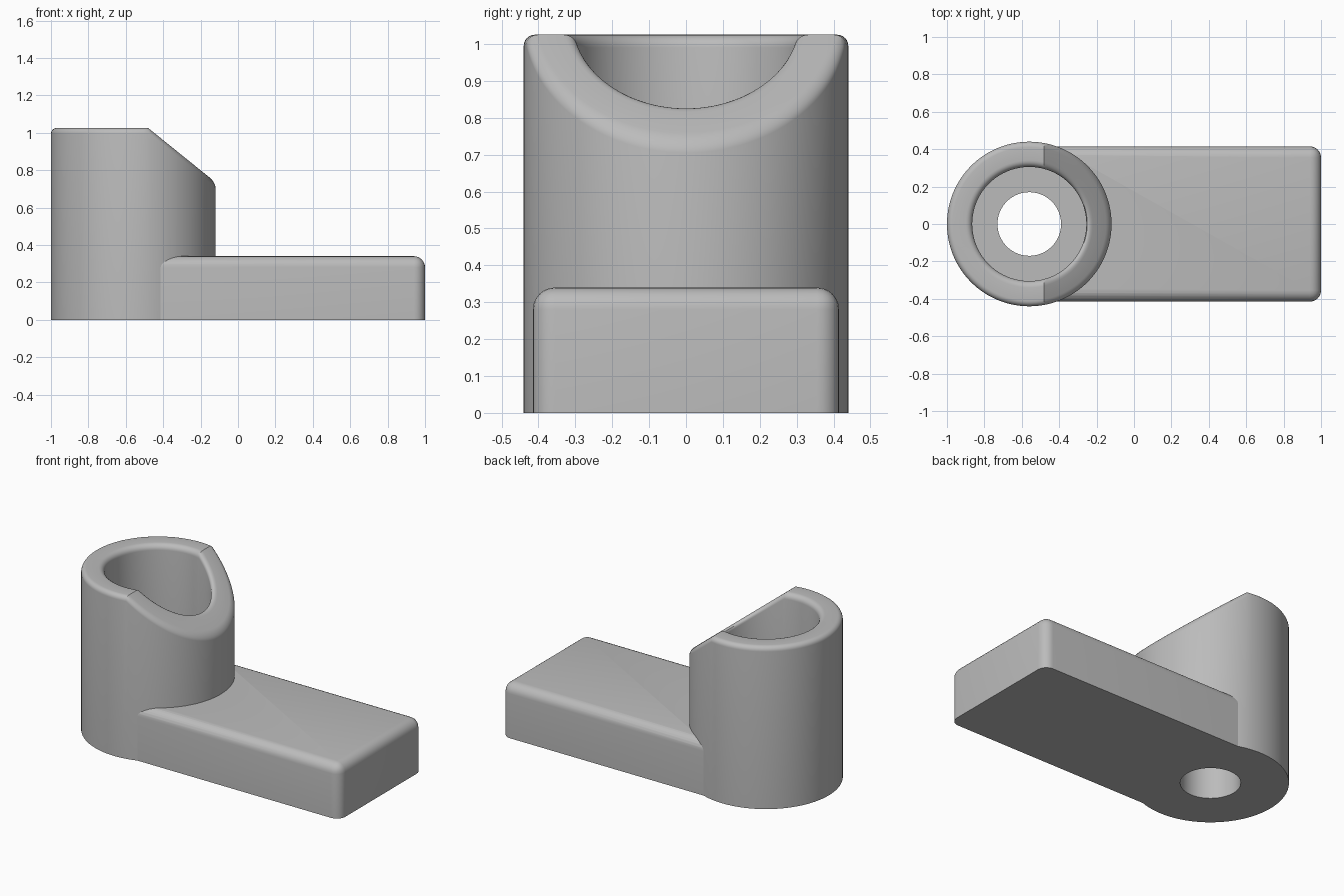
import bpy, bmesh
from math import acos, cos, sin, pi

cube = bpy.data.objects.get("Cube")
if cube:
    bpy.data.objects.remove(cube, do_unlink=True)

CX = -0.56                      # socket axis
R_OUT, R_BORE, R_HOLE = 0.44, 0.305, 0.17
TOP, FLOOR = 1.025, 0.34
CREASE, SLOPE = 0.08, 0.806     # slanted cut starts this far past the axis
HALF = 64                       # points on each side of the crease

grey = bpy.data.materials.new("plain grey")
grey.use_nodes = True
grey.diffuse_color = (0.5, 0.5, 0.5, 1)
grey.node_tree.nodes["Principled BSDF"].inputs["Base Color"].default_value = (0.5, 0.5, 0.5, 1)


def finish(bm, name):
    bmesh.ops.recalc_face_normals(bm, faces=bm.faces)
    mesh = bpy.data.meshes.new(name)
    bm.to_mesh(mesh)
    bm.free()
    mesh.materials.append(grey)
    obj = bpy.data.objects.new(name, mesh)
    bpy.context.collection.objects.link(obj)
    return obj


def smooth(obj):
    bpy.ops.object.select_all(action='DESELECT')
    obj.select_set(True)
    bpy.context.view_layer.objects.active = obj
    bpy.ops.object.shade_smooth_by_angle(angle=pi / 6)


def ring_angles(r):
    """Angles arranged so two points of every ring lie on the crease line."""
    c = acos(CREASE / r)
    return ([-c + 2 * c * i / HALF for i in range(HALF)] +
            [c + 2 * (pi - c) * i / HALF for i in range(HALF)])


# Socket profile: (radius, height, whether the height hangs from the slanted top)
def fillet(r_mid, size, a0, a1, steps=6):
    angles = [a0 + (a1 - a0) * i / steps for i in range(steps + 1)]
    return [(r_mid + size * cos(a), size * (sin(a) - 1), True) for a in angles]


profile = [(R_OUT, 0, False)]
profile += fillet(R_OUT - 0.03, 0.03, 0, pi / 2)
profile += fillet(R_BORE + 0.035, 0.035, pi / 2, pi)
profile += [(R_BORE, FLOOR, False), (R_HOLE, FLOOR, False), (R_HOLE, 0, False)]

# Socket: hollow cylinder with stepped bore and slanted, rounded rim
bm = bmesh.new()
rings = []
for r, z, hangs in profile:
    ring = []
    for a in ring_angles(r):
        x = r * cos(a)
        top = TOP - SLOPE * max(0, x - CREASE) if hangs else 0
        ring.append(bm.verts.new((CX + x, r * sin(a), top + z)))
    rings.append(ring)
for k, ring in enumerate(rings):
    nxt = rings[(k + 1) % len(rings)]
    for i in range(len(ring)):
        j = (i + 1) % len(ring)
        bm.faces.new((ring[i], ring[j], nxt[j], nxt[i]))
socket = finish(bm, "socket")
smooth(socket)

# Base plate: block with rounded top edges and far corners
bm = bmesh.new()
bmesh.ops.create_cube(bm, size=1)
for v in bm.verts:
    v.co.x = 1.0 if v.co.x > 0 else CX
    v.co.y *= 0.83
    v.co.z = 0.34 if v.co.z > 0 else 0


def rounded(edge):
    a, b = (v.co for v in edge.verts)
    on_top = min(a.z, b.z) > 0.1
    at_end = min(a.x, b.x) > 0.9
    along = abs(a.x - b.x) > 0.1
    upright = abs(a.z - b.z) > 0.1
    return (on_top and (along or at_end)) or (upright and at_end)


bmesh.ops.bevel(bm, geom=[e for e in bm.edges if rounded(e)], offset=0.06,
                segments=6, profile=0.5, affect='EDGES')
base = finish(bm, "base_plate")

# Trim the plate so that it ends inside the socket wall
bm = bmesh.new()
bmesh.ops.create_cone(bm, cap_ends=True, segments=128, radius1=0.43, radius2=0.43, depth=2)
bmesh.ops.translate(bm, verts=bm.verts, vec=(CX, 0, 0.3))
cutter = finish(bm, "plate_cutter")
cutter.hide_render = True
trim = base.modifiers.new("trim", 'BOOLEAN')
trim.operation = 'DIFFERENCE'
trim.solver = 'EXACT'
trim.object = cutter
bpy.context.view_layer.objects.active = base
bpy.ops.object.modifier_apply(modifier="trim")
bpy.data.objects.remove(cutter, do_unlink=True)
smooth(base)
